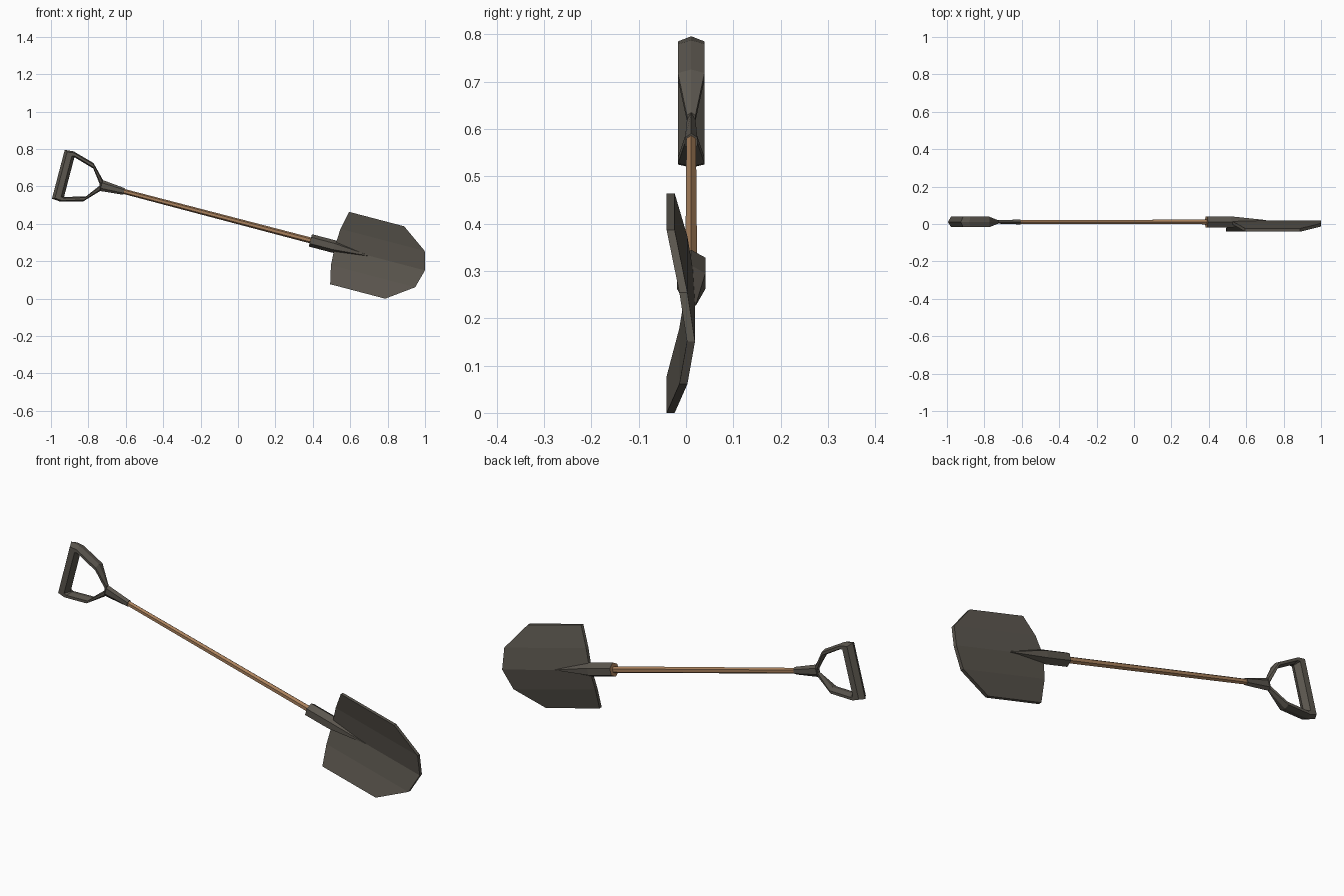
import bpy, bmesh, math

if "Cube" in bpy.data.objects:
    bpy.data.objects.remove(bpy.data.objects["Cube"])

ANGLE = math.radians(14.7)   # downward tilt of the shovel
Z0 = 0.413                   # height of the axis at x = 0
YC = 0.011                   # depth of the axis


def material(name, rgb):
    m = bpy.data.materials.new(name)
    m.diffuse_color = (*rgb, 1)
    m.use_nodes = True
    m.node_tree.nodes["Principled BSDF"].inputs["Base Color"].default_value = m.diffuse_color
    return m


METAL = material("dark_metal", (0.105, 0.094, 0.077))
WOOD = material("brown_wood", (0.40, 0.22, 0.108))


def place(s, t, y):
    """s runs along the shaft, t across it, y is depth."""
    c, n = math.cos(ANGLE), math.sin(ANGLE)
    return (s * c + t * n, y, Z0 - s * n + t * c)


def loft(name, rings, mats, closed=False):
    """Skin a list of equal-sized (s, t, y) rings; cap the ends if open."""
    bm = bmesh.new()
    loops = [[bm.verts.new(place(*p)) for p in ring] for ring in rings]
    pairs = list(zip(loops, loops[1:]))
    if closed:
        pairs.append((loops[-1], loops[0]))
    for a, b in pairs:
        for i in range(len(a)):
            j = (i + 1) % len(a)
            bm.faces.new((a[i], a[j], b[j], b[i]))
    if not closed:
        start = bm.faces.new(loops[0])
        start.material_index = len(mats) - 1
        bm.faces.new(loops[-1])
    bmesh.ops.recalc_face_normals(bm, faces=bm.faces)
    me = bpy.data.meshes.new(name)
    bm.to_mesh(me)
    bm.free()
    for m in mats:
        me.materials.append(m)
    ob = bpy.data.objects.new(name, me)
    bpy.context.collection.objects.link(ob)
    return ob


def hex_ring(s, rt, ry):
    """Hexagon across the shaft: points at +-t, flats at front and back."""
    k = math.pi / 3
    return [(s, rt * math.cos(i * k), YC + ry * math.sin(i * k) / math.sin(k))
            for i in range(6)]


# wooden shaft
loft("shaft", [hex_ring(-0.66, 0.0135, 0.010), hex_ring(0.45, 0.016, 0.0125)], [WOOD])

# socket that tapers into the blade, with a wooden end face
loft("socket", [hex_ring(0.40, 0.034, 0.030), hex_ring(0.53, 0.034, 0.030),
                hex_ring(0.73, 0.002, 0.010)], [METAL, WOOD])

# blade: dished plate, each section is a strip across t
half = [(0.0, 0.535, 1.033, 0.002), (0.1, 0.54, 1.006, -0.014), (0.2, 0.562, 0.866, -0.041)]
columns = [(-t, a, b, y) for t, a, b, y in half[:0:-1]] + half
loft("blade", [[(a, t, y), (b, t, y), (b, t, y + 0.017), (a, t, y + 0.017)]
               for t, a, b, y in columns], [METAL])

# collar between shaft and grip
loft("collar", [hex_ring(-0.63, 0.018, 0.013), hex_ring(-0.755, 0.030, 0.009)], [METAL])


# D-shaped grip: hexagonal section between an outer and an inner outline
def grip_ring(so, to, si, ti, w, side):
    mix = lambda f: (so + (si - so) * f, side * (to + (ti - to) * f))
    o, a, b, i = mix(0), mix(0.25), mix(0.75), mix(1)
    return [(*o, YC), (*a, YC + w), (*b, YC + w), (*i, YC), (*b, YC - w), (*a, YC - w)]


stations = [(-0.993, 0.135, -0.933, 0.106, 0.028), (-0.945, 0.139, -0.930, 0.109, 0.028),
            (-0.827, 0.106, -0.820, 0.077, 0.028), (-0.755, 0.031, -0.765, 0.004, 0.009)]
loft("grip", [grip_ring(*p, 1) for p in stations] +
     [grip_ring(*p, -1) for p in reversed(stations)], [METAL], closed=True)
